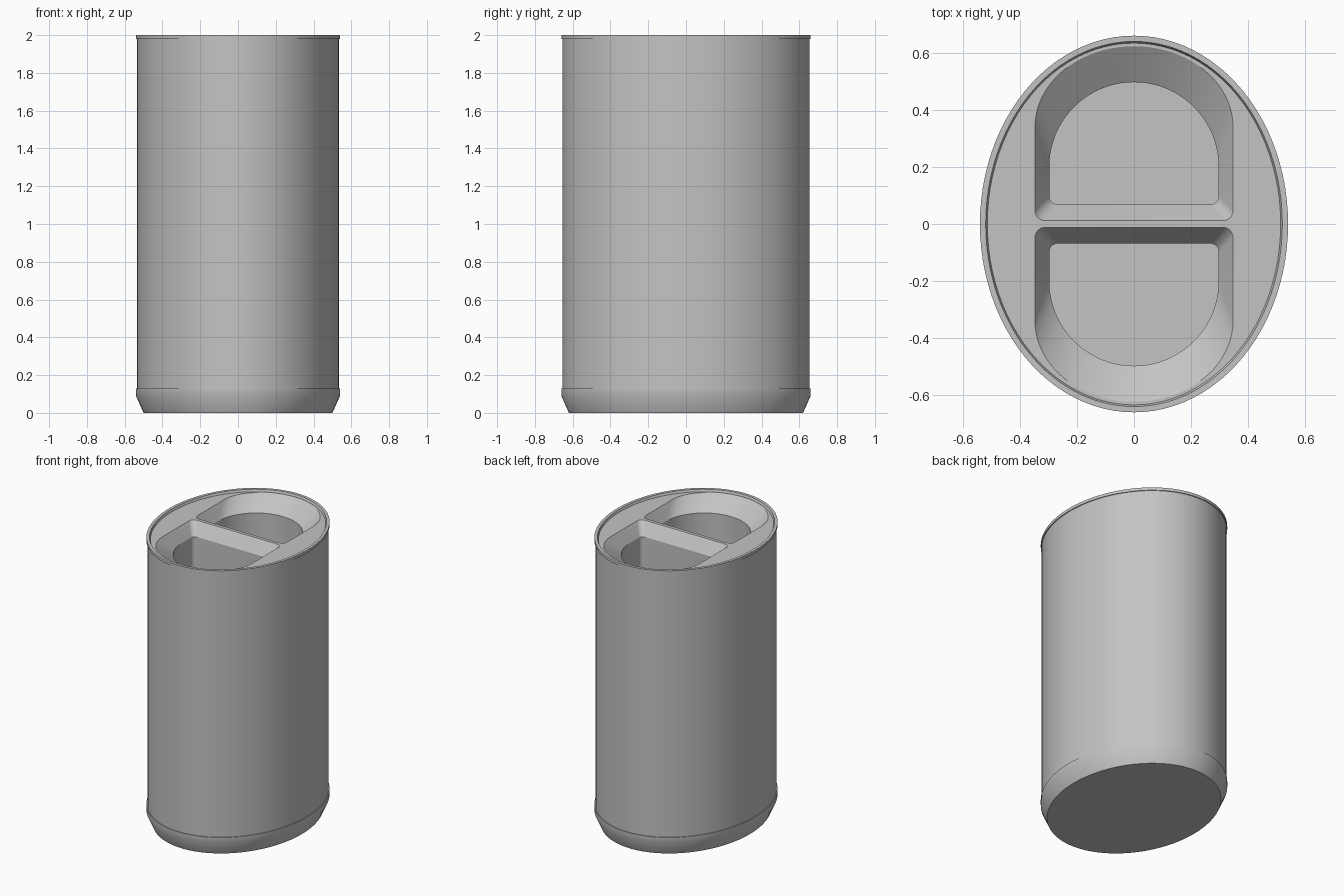
import bpy, bmesh, math
from math import sin, cos, pi

cube = bpy.data.objects.get("Cube")
if cube:
    bpy.data.objects.remove(cube)

grey = bpy.data.materials.new("plain_grey")
GREY = (0.55, 0.55, 0.55, 1)
grey.diffuse_color = GREY
grey.use_nodes = True
grey.node_tree.nodes["Principled BSDF"].inputs["Base Color"].default_value = GREY

RX, RY, SEG = 0.54, 0.66, 96
LID_Z, LIP_Z, FLOOR_Z = 1.985, 1.9, 0.1


def oval(inset, z):
    """Oval outline, shrunk evenly by inset."""
    return [((RX - inset) * cos(2 * pi * i / SEG), (RY - inset) * sin(2 * pi * i / SEG), z)
            for i in range(SEG)]


def d_shape(w, y0, r, yc, ry, z, turn):
    """D outline: two rounded corners and a half oval; turn is 1 or -1."""
    def arc(cx, cy, ax, ay, start, sweep, n):
        return [(cx + ax * cos(start + sweep * i / n), cy + ay * sin(start + sweep * i / n))
                for i in range(n + 1)]
    pts = arc(w - r, y0 + r, r, r, -pi / 2, pi / 2, 6)
    pts += arc(0, yc, w, ry, 0, pi, 40)
    pts += arc(r - w, y0 + r, r, r, pi, pi / 2, 6)
    return [(x * turn, y * turn, z) for x, y in pts]


def top_edge(turn):
    return d_shape(0.347, 0.012, 0.035, 0.34, 0.283, LID_Z, turn)


def low_edge(z, turn):
    return d_shape(0.297, 0.068, 0.03, 0.2, 0.297, z, turn)


def finish(name, bm):
    mesh = bpy.data.meshes.new(name)
    bm.to_mesh(mesh)
    bm.free()
    mesh.materials.append(grey)
    ob = bpy.data.objects.new(name, mesh)
    bpy.context.collection.objects.link(ob)
    bpy.ops.object.select_all(action='DESELECT')
    ob.select_set(True)
    bpy.context.view_layer.objects.active = ob
    bpy.ops.object.shade_smooth_by_angle(angle=math.radians(25))
    return ob


def loft(name, loops, cap_first=False, cap_last=False):
    """Skin counter-clockwise loops, listed upward for outward faces."""
    bm = bmesh.new()
    rings = [[bm.verts.new(p) for p in loop] for loop in loops]
    for a, b in zip(rings, rings[1:]):
        n = len(a)
        for i in range(n):
            j = (i + 1) % n
            bm.faces.new((a[i], a[j], b[j], b[i]))
    if cap_first:
        bm.faces.new(rings[0][::-1])
    if cap_last:
        bm.faces.new(rings[-1])
    return finish(name, bm)


# Body: tapered foot, base band, wall, top collar and inner rim step
profile = [(0.04, 0), (0.0, 0.09), (0.0, 0.13), (0.006, 0.13), (0.006, 1.98),
           (0.0, 1.98), (0.0, 2.0), (0.02, 2.0), (0.026, LID_Z)]
loft("bin_body", [oval(i, z) for i, z in profile], cap_first=True)

# Lid plate with two D-shaped openings
bm = bmesh.new()
edges = []
for loop in (oval(0.026, LID_Z), top_edge(1), top_edge(-1)):
    vs = [bm.verts.new(p) for p in loop]
    edges += [bm.edges.new((vs[i - 1], vs[i])) for i in range(len(vs))]
bmesh.ops.triangle_fill(bm, edges=edges, use_beauty=True, normal=(0, 0, 1))
for f in bm.faces:
    f.normal_update()
    if f.normal.z < 0:
        f.normal_flip()
finish("lid_plate", bm)

# Sloped funnels and the straight-walled compartments below them
for side, turn in (("back", 1), ("front", -1)):
    loft(side + "_funnel", [top_edge(turn), low_edge(LIP_Z, turn)])
    loft(side + "_compartment", [low_edge(LIP_Z, turn), low_edge(FLOOR_Z, turn)], cap_last=True)
